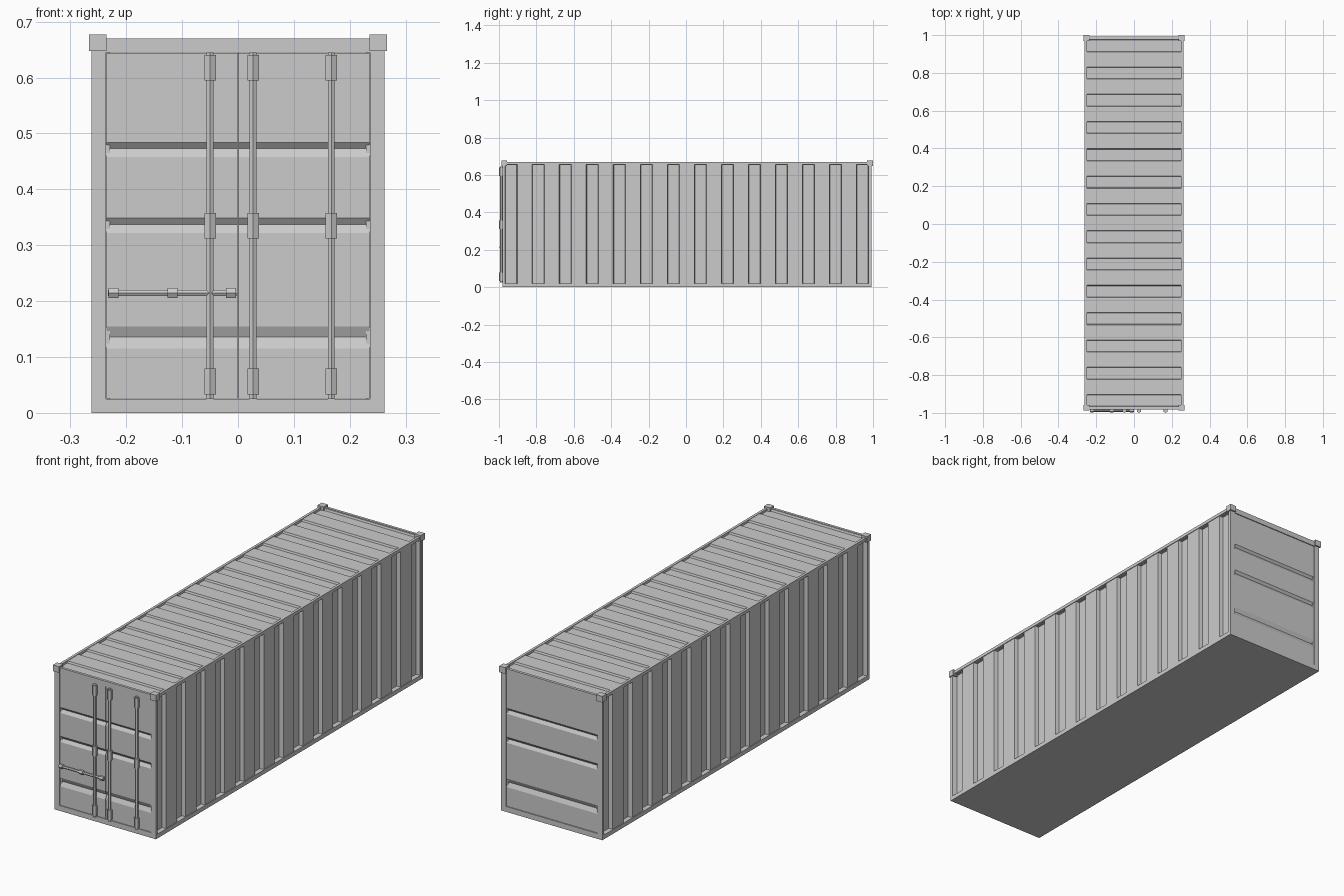
import bpy, bmesh, math
from mathutils import Matrix, Vector

if "Cube" in bpy.data.objects:
    bpy.data.objects.remove(bpy.data.objects["Cube"])

W, H = 0.262, 0.67          # half width, body height
Y0, Y1 = -0.981, 0.993      # front and back of body


def finish(bm, name):
    bmesh.ops.recalc_face_normals(bm, faces=bm.faces)
    me = bpy.data.meshes.new(name)
    bm.to_mesh(me)
    bm.free()
    ob = bpy.data.objects.new(name, me)
    bpy.context.collection.objects.link(ob)
    return ob


def box(name, x0, x1, y0, y1, z0, z1):
    bm = bmesh.new()
    m = Matrix.Translation(((x0 + x1) / 2, (y0 + y1) / 2, (z0 + z1) / 2)) @ \
        Matrix.Diagonal((x1 - x0, y1 - y0, z1 - z0, 1))
    bmesh.ops.create_cube(bm, size=1, matrix=m)
    return finish(bm, name)


def panel(name, profile, back, lo, hi, place):
    """Closed slab: profile of (position, depth) swept from lo to hi."""
    pts = profile + [(profile[-1][0], back), (profile[0][0], back)]
    bm = bmesh.new()
    a = [bm.verts.new(place(p, d, lo)) for p, d in pts]
    b = [bm.verts.new(place(p, d, hi)) for p, d in pts]
    n = len(pts)
    for i in range(n):
        j = (i + 1) % n
        bm.faces.new((a[i], a[j], b[j], b[i]))
    bm.faces.new(a)
    bm.faces.new(b)
    return finish(bm, name)


def corrugation(depth, slope):
    pts = [(Y0 + 0.006, 0)]
    for i in range(14):
        c = -0.9345 + 0.1445 * i
        pts += [(c - 0.0325, 0), (c - 0.0325 + slope, depth),
                (c + 0.0325 - slope, depth), (c + 0.0325, 0)]
    return pts + [(Y1 - 0.006, 0)]


def hex_bar(name, centre, length, radius, axis):
    # six-sided bar with one edge pointing to the front
    bm = bmesh.new()
    bmesh.ops.create_cone(bm, cap_ends=True, segments=6, radius1=radius,
                          radius2=radius, depth=length)
    ys = max(v.co.y for v in bm.verts)
    if ys < radius * 0.99:
        bmesh.ops.rotate(bm, verts=bm.verts, matrix=Matrix.Rotation(math.pi / 6, 3, 'Z'))
    if axis == 'X':
        bmesh.ops.rotate(bm, verts=bm.verts, matrix=Matrix.Rotation(math.pi / 2, 3, 'Y'))
    bmesh.ops.translate(bm, verts=bm.verts, vec=Vector(centre))
    return finish(bm, name)


# floor slab and bottom side rails
box("floor", -W, W, Y0, Y1, 0, 0.02)

# end frames
for end, a, b in (("front", Y0, Y0 + 0.012), ("back", Y1 - 0.012, Y1)):
    box(end + "_sill", -W, W, a, b, 0, 0.025)
    box(end + "_header", -W, W, a, b, 0.645, H)
    for s in (-1, 1):
        xs = sorted((s * 0.236, s * W))
        box(end + "_post", *xs, a, b, 0.02, H)

# long top rails, corrugated sides and top corner blocks
side_profile = corrugation(0.019, 0.003)
for s in (-1, 1):
    box("top_rail", *sorted((s * 0.25, s * W)), Y0, Y1, 0.655, H)
    box("top_rail_lip", *sorted((s * 0.23, s * W)), Y0, Y1, 0.655, 0.658)
    panel("side_wall", side_profile, 0.03, 0.018, 0.657,
          lambda p, d, t, s=s: (s * (W - 0.003 - d), p, t))
    for y0, y1 in ((-0.987, -0.957), (0.969, 1.0)):
        box("corner_block", *sorted((s * 0.235, s * 0.267)), y0, y1, 0.648, 0.677)

# corrugated roof
panel("roof", corrugation(0.009, 0.003), 0.014, -0.25, 0.25,
      lambda p, d, t: (t, p, H - 0.002 - d))

# doors and back wall with horizontal pressed grooves
end_profile = [(0.026, 0)]
for lo, mid, hi in ((0.115, 0.136, 0.155), (0.322, 0.337, 0.349), (0.458, 0.473, 0.484)):
    end_profile += [(lo, 0), (mid, 0.009), (hi, 0)]
end_profile += [(0.644, 0)]
for name, x0, x1 in (("left_door", -0.235, -0.001), ("right_door", 0.001, 0.235)):
    panel(name, end_profile, 0.02, x0, x1,
          lambda p, d, t: (t, Y0 + 0.002 + d, p))
panel("back_wall", end_profile, 0.02, -0.236, 0.236,
      lambda p, d, t: (t, Y1 - 0.003 - d, p))

# vertical locking rods with clamps
YR = -0.988
for x in (-0.050, 0.027, 0.167):
    hex_bar("locking_rod", (x, YR, 0.335), 0.62, 0.007, 'Z')
    for z in (0.056, 0.335, 0.6175):
        hex_bar("rod_clamp", (x, YR, z), 0.046, 0.012, 'Z')

# horizontal handle with clamps
hex_bar("door_handle", (-0.117, YR, 0.2145), 0.232, 0.006, 'X')
for x in (-0.2225, -0.1175, -0.0125):
    hex_bar("handle_clamp", (x, YR, 0.2145), 0.018, 0.010, 'X')
